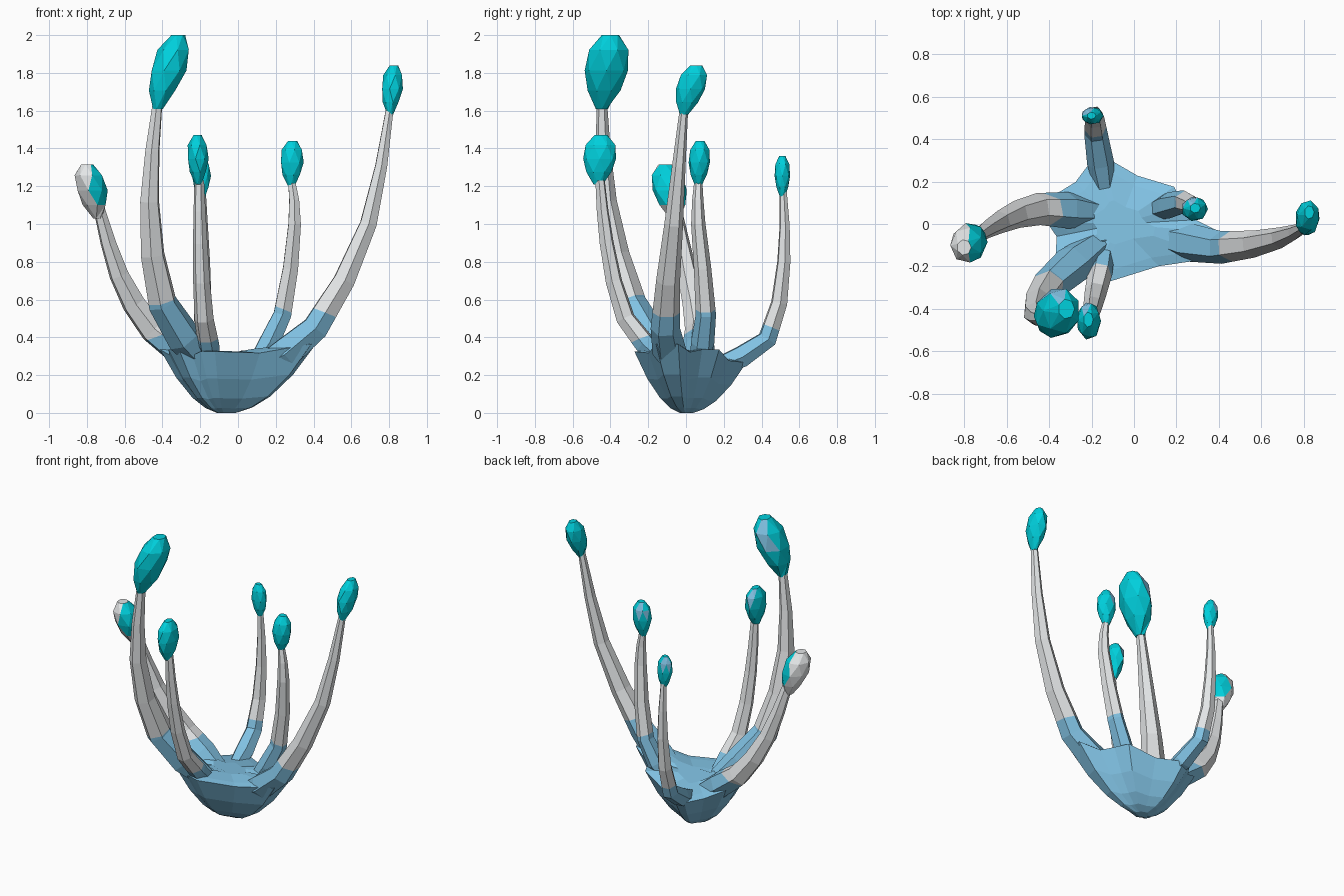
import bpy, bmesh, math
from mathutils import Vector

if "Cube" in bpy.data.objects:
    bpy.data.objects.remove(bpy.data.objects["Cube"])


def material(name, rgb):
    m = bpy.data.materials.new(name)
    m.diffuse_color = (*rgb, 1)
    m.use_nodes = True
    m.node_tree.nodes["Principled BSDF"].inputs["Base Color"].default_value = m.diffuse_color
    return m


MATS = [material("soft blue", (0.22, 0.54, 0.77)),
        material("pale grey", (0.77, 0.79, 0.80)),
        material("bright teal", (0.0, 0.63, 0.72))]


def finish(bm, name, rule):
    """Colour every face by rule(centre, normal) and make the object."""
    bmesh.ops.recalc_face_normals(bm, faces=bm.faces[:])
    bm.normal_update()
    for f in bm.faces:
        f.material_index = rule(f.calc_center_median(), f.normal)
    me = bpy.data.meshes.new(name)
    bm.to_mesh(me)
    bm.free()
    for m in MATS:
        me.materials.append(m)
    bpy.context.collection.objects.link(bpy.data.objects.new(name, me))


def loft(rings):
    """Skin a list of equal-length point rings and cap both ends."""
    bm = bmesh.new()
    vs = [[bm.verts.new(p) for p in r] for r in rings]
    n = len(vs[0])
    for a, b in zip(vs, vs[1:]):
        for i in range(n):
            j = (i + 1) % n
            bm.faces.new((a[i], a[j], b[j], b[i]))
    bm.faces.new(vs[0][::-1])
    bm.faces.new(vs[-1])
    return bm


def smooth_path(pts):
    """Points on a curve through pts, two per span."""
    K = [Vector(p) for p in pts]
    K = [2 * K[0] - K[1]] + K + [2 * K[-1] - K[-2]]
    out = []
    for a, b, c, d in zip(K, K[1:], K[2:], K[3:]):
        out += [b, (9 * (b + c) - a - d) / 16]
    return out + [K[-2]]


def stem(name, r0, r1, split, *pts):
    """Six-sided tapered tube through pts, blue below the split height."""
    P = smooth_path(pts)
    out = Vector((P[-1].x - P[0].x, P[-1].y - P[0].y, 0)).normalized()
    side = Vector((-out.y, out.x, 0))
    rings, last = [], len(P) - 1
    for i, p in enumerate(P):
        t = (P[min(i + 1, last)] - P[max(i - 1, 0)]).normalized()
        u = (side - t * side.dot(t)).normalized()
        v = t.cross(u)
        r = r0 * .6 if i == 0 else r0 + (r1 - r0) * i / last
        rings.append([p + r * (u * math.cos(k * math.pi / 3) + v * math.sin(k * math.pi / 3))
                      for k in range(6)])
    bm = loft(rings)
    # slanted colour boundary: blue climbs higher on the inner side
    no = Vector((out.x * 0.4, out.y * 0.4, 1)).normalized()
    mid = min(P, key=lambda p: abs(p.z - split))
    co = Vector((mid.x, mid.y, split))
    bmesh.ops.bisect_plane(bm, geom=bm.verts[:] + bm.edges[:] + bm.faces[:],
                           plane_co=co, plane_no=no)
    finish(bm, name, lambda c, n: 1 if (c - co).dot(no) > 0 else 0)


def bud(name, low, high, rx, ry, rule):
    """Faceted bud with level rings along a leaning axis."""
    a, b = Vector(low), Vector(high)
    rings = []
    for i, (t, s) in enumerate(((0, .3), (.25, .8), (.52, 1.05), (.8, .95), (1, .42))):
        c = a.lerp(b, t)
        angles = [k * math.tau / 7 + i * .45 for k in range(7)]
        rings.append([c + Vector((rx * s * math.cos(q), ry * s * math.sin(q), 0)) for q in angles])
    bm = loft(rings)
    bmesh.ops.triangulate(bm, faces=bm.faces[:])
    finish(bm, name, rule)


# Cup-shaped body: one lobe tip (x, y, z) and half width under each stem
lobes = [((.40, -.10, .37), .06), ((.21, .13, .34), .05), ((-.17, .31, .27), .03),
         ((-.40, .07, .34), .06), ((-.34, -.18, .34), .05), ((-.16, -.26, .33), .04)]
foot = Vector((-.07, 0, 0))
corners = []
for tip, w in lobes:
    p = Vector(tip) - foot
    s = Vector((-p.y, p.x, 0)).normalized() * w
    corners.append((p - s, p + s))
rim = []
for (a, b), (c, _) in zip(corners, corners[1:] + corners[:1]):
    valley = (b + c) / 2
    rim += [a, b, Vector((valley.x * .92, valley.y * .92, valley.z * .92))]
rings = [[foot + Vector((p.x * t, p.y * t, p.z * (t * t - .0144))) for p in rim]
         for t in (.12, .3, .5, .75, 1)]
rings += [[foot + Vector((p.x * t, p.y * t, .325 + (p.z - .325) * t)) for p in rim]
          for t in (.8, .35)]
finish(loft(rings), "cup_body", lambda c, n: 0)

# Stems: start and end radius, colour height, path
stem("tall_left_stem", .108, .027, .60, (-.15, -.08, .24), (-.40, -.29, .58),
     (-.468, -.42, 1.12), (-.425, -.445, 1.65))
stem("right_stem", .105, .022, .55, (.10, -.05, .23), (.41, -.11, .45),
     (.69, -.065, 1.0), (.805, -.01, 1.62))
stem("left_stem", .098, .032, .40, (-.16, .05, .24), (-.45, .07, .44),
     (-.63, .01, .73), (-.735, -.055, 1.08))
stem("back_stem", .072, .02, .46, (-.13, .12, .23), (-.18, .43, .39),
     (-.185, .518, .80), (-.19, .515, 1.17))
stem("front_stem", .065, .026, .40, (-.13, -.10, .25), (-.18, -.32, .50),
     (-.20, -.42, .90), (-.205, -.455, 1.23))
stem("inner_right_stem", .07, .022, .55, (.08, .06, .24), (.235, .105, .52),
     (.30, .065, 1.0), (.285, .065, 1.22))


# Buds: teal, with a blue patch facing back left
def patch(c, n):
    return 0 if n.y > .45 and n.x < .1 and n.z > .1 else 2


bud("tall_left_bud", (-.425, -.445, 1.61), (-.318, -.40, 2.0), .092, .112, patch)
bud("right_bud", (.805, -.01, 1.58), (.825, .055, 1.84), .055, .075, lambda c, n: 2)
bud("back_bud", (-.19, .51, 1.14), (-.20, .51, 1.36), .05, .04, patch)
bud("front_bud", (-.21, -.465, 1.21), (-.215, -.45, 1.47), .055, .085, patch)
bud("inner_right_bud", (.282, .065, 1.20), (.288, .075, 1.44), .06, .055, patch)
# The left bud is grey on its outer half and teal on its inner half
bud("left_bud", (-.745, -.06, 1.03), (-.80, -.11, 1.315), .08, .088,
    lambda c, n: 2 if n.x > .2 and c.z > 1.12 else 1)
